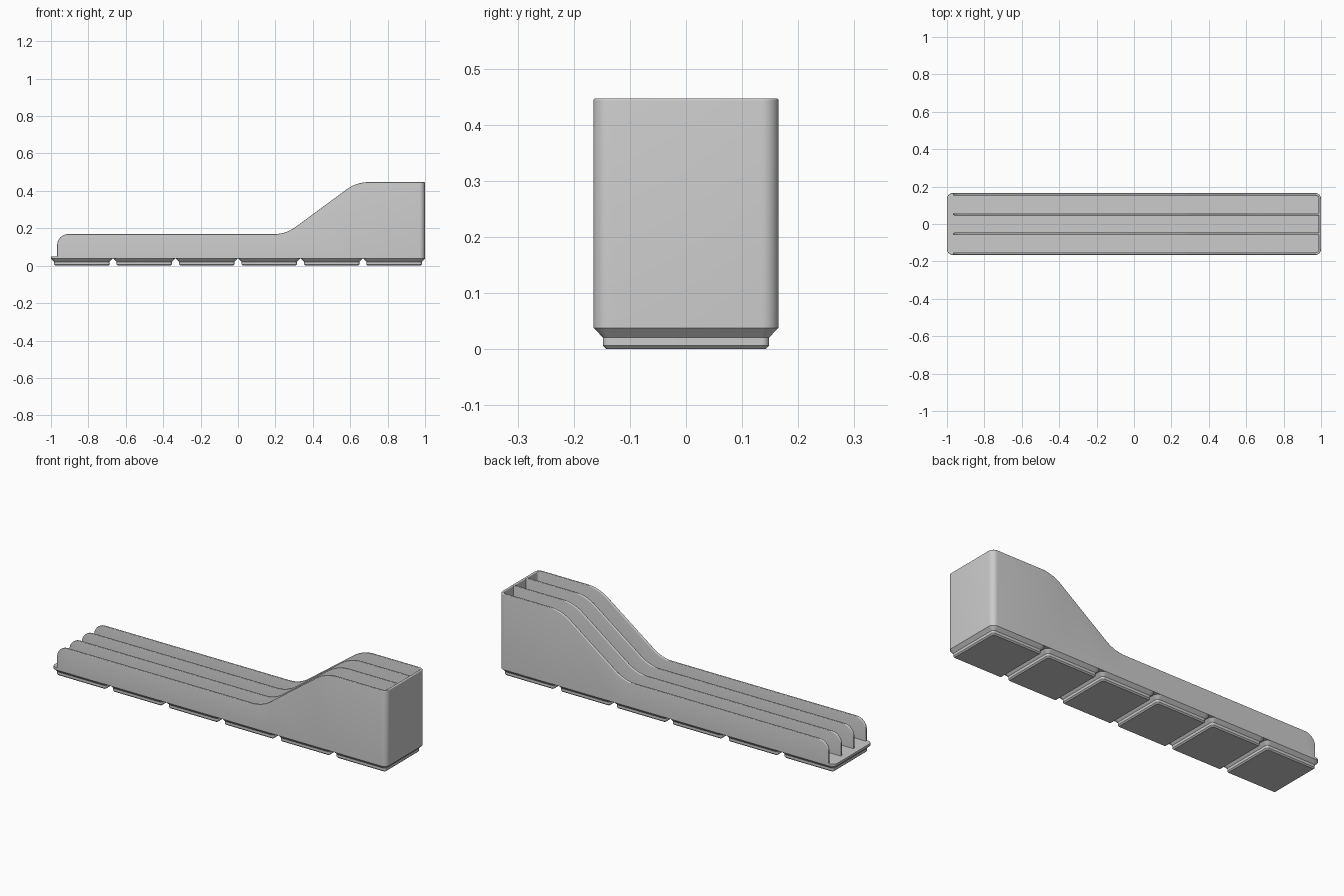
import bpy, bmesh
from math import sin, cos, tan, pi, radians
from mathutils import Vector

cube = bpy.data.objects.get("Cube")
if cube:
    bpy.data.objects.remove(cube)

grey = bpy.data.materials.new("light grey plastic")
grey.use_nodes = True
colour = (0.6, 0.6, 0.6, 1)
grey.diffuse_color = colour
grey.node_tree.nodes["Principled BSDF"].inputs["Base Color"].default_value = colour

HALF = 0.165       # half the width of the bin
BASE = 0.038       # top of the feet
FLOOR = 0.05       # floor of the slots
WALL = 0.0125      # wall thickness
ROUND = 0.004      # rounding of the wall tops
CORNER = 0.03      # outer corner radius in plan


def finish(name, bm):
    bmesh.ops.remove_doubles(bm, verts=bm.verts, dist=1e-5)
    bmesh.ops.recalc_face_normals(bm, faces=bm.faces)
    mesh = bpy.data.meshes.new(name)
    bm.to_mesh(mesh)
    bm.free()
    mesh.materials.append(grey)
    ob = bpy.data.objects.new(name, mesh)
    bpy.context.collection.objects.link(ob)
    bpy.ops.object.select_all(action="DESELECT")
    ob.select_set(True)
    bpy.context.view_layer.objects.active = ob
    bpy.ops.object.shade_smooth_by_angle(angle=radians(35))
    return ob


def skin(name, rings):
    """Join matching closed rings of points and cap both ends."""
    bm = bmesh.new()
    loops = [[bm.verts.new(p) for p in ring] for ring in rings]
    n = len(loops[0])
    for a, b in zip(loops, loops[1:]):
        for i in range(n):
            j = (i + 1) % n
            bm.faces.new((a[i], a[j], b[j], b[i]))
    bm.faces.new(loops[0])
    bm.faces.new(loops[-1])
    return finish(name, bm)


def rounded_rect(cx, hx, hy, r, z, steps=8):
    ring = []
    for k, (sx, sy) in enumerate([(1, 1), (-1, 1), (-1, -1), (1, -1)]):
        for i in range(steps + 1):
            a = (k + i / steps) * pi / 2
            ring.append((cx + sx * (hx - r) + r * cos(a), sy * (hy - r) + r * sin(a), z))
    return ring


def side_profile(steps=12):
    """Top edge of the walls as (x, z, normal x, normal z), with filleted corners."""
    corners = [(-0.967, BASE, 0), (-0.967, 0.169, 0.06), (0.256, 0.169, 0.063),
               (0.634, 0.447, 0.065), (1 - CORNER, 0.447, 0)]
    pts = [Vector(c[:2]) for c in corners]
    dirs = [(b - a).normalized() for a, b in zip(pts, pts[1:])]
    out = [(*pts[0], -dirs[0].y, dirs[0].x)]
    for p, d0, d1, c in zip(pts[1:], dirs, dirs[1:], corners[1:]):
        turn = d0.angle_signed(d1)
        turn = abs(turn) if d0.cross(d1) > 0 else -abs(turn)
        radius = c[2] / tan(abs(turn) / 2)
        side = 1 if turn > 0 else -1
        start = p - d0 * c[2]
        n0 = Vector((-d0.y, d0.x))
        centre = start + n0 * radius * side
        for i in range(steps + 1):
            a = turn * i / steps
            n = Vector((n0.x * cos(a) - n0.y * sin(a), n0.x * sin(a) + n0.y * cos(a)))
            out.append((*(centre - n * radius * side), n.x, n.y))
    out.append((*pts[-1], 0, 1))
    return out


def section(x, y, z, along, nx=0, nz=1, steps=4):
    """Wall cross-section with a rounded top, square to the direction of travel."""
    u = Vector((cos(along), sin(along), 0))
    v = Vector((-u.y, u.x, 0))
    half = WALL / 2
    ring = []
    for s in (1, -1):
        for i in range(steps + 1):
            a = (steps - i if s > 0 else i) / steps * pi / 2
            w = s * (half - ROUND + ROUND * sin(a))
            d = ROUND * (1 - cos(a))
            p = Vector((x, y, z)) + v * w - u * nx * d
            p.z = max(z - nz * d, BASE)
            ring.append(p)
    foot = [Vector((p.x, p.y, BASE)) for p in (ring[-1], ring[0])]
    return ring + foot


# Feet: stepped and chamfered blocks along the underside
PITCH = 0.334
for i in range(6):
    cx = (i - 2.5) * PITCH
    skin(f"foot_{i + 1}", [rounded_rect(cx, h, h, r, z) for h, r, z in (
        (0.1415, 0.006, 0), (0.148, 0.0127, 0.0064),
        (0.148, 0.0127, 0.0207), (HALF, CORNER, BASE))])

# Floor plate, with the lip that shows at the open end
skin("floor_plate", [rounded_rect(0, 0.9996, HALF - 0.0004, CORNER, z) for z in (BASE, FLOOR)])

# Outer wall: both sides and the tall end in one sweep
profile = side_profile()
mid = HALF - WALL / 2
r = CORNER - WALL / 2
rings = [section(x, -mid, z, 0, nx, nz) for x, z, nx, nz in profile]
for sy, first in ((-1, -pi / 2), (1, 0)):
    for i in range(9):
        a = first + i / 8 * pi / 2
        rings.append(section(1 - CORNER + r * cos(a), sy * (HALF - CORNER) + r * sin(a),
                             0.447, a + pi / 2))
rings += [section(x, mid, z, pi, -nx, nz) for x, z, nx, nz in reversed(profile)]
skin("outer_wall", rings)

# Two dividers that run into the tall end
for name, y in (("right_divider", -mid / 3), ("left_divider", mid / 3)):
    rings = [section(x, y, z, 0, nx, nz) for x, z, nx, nz in profile]
    rings.append(section(1 - WALL / 2, y, 0.447, 0))
    skin(name, rings)
